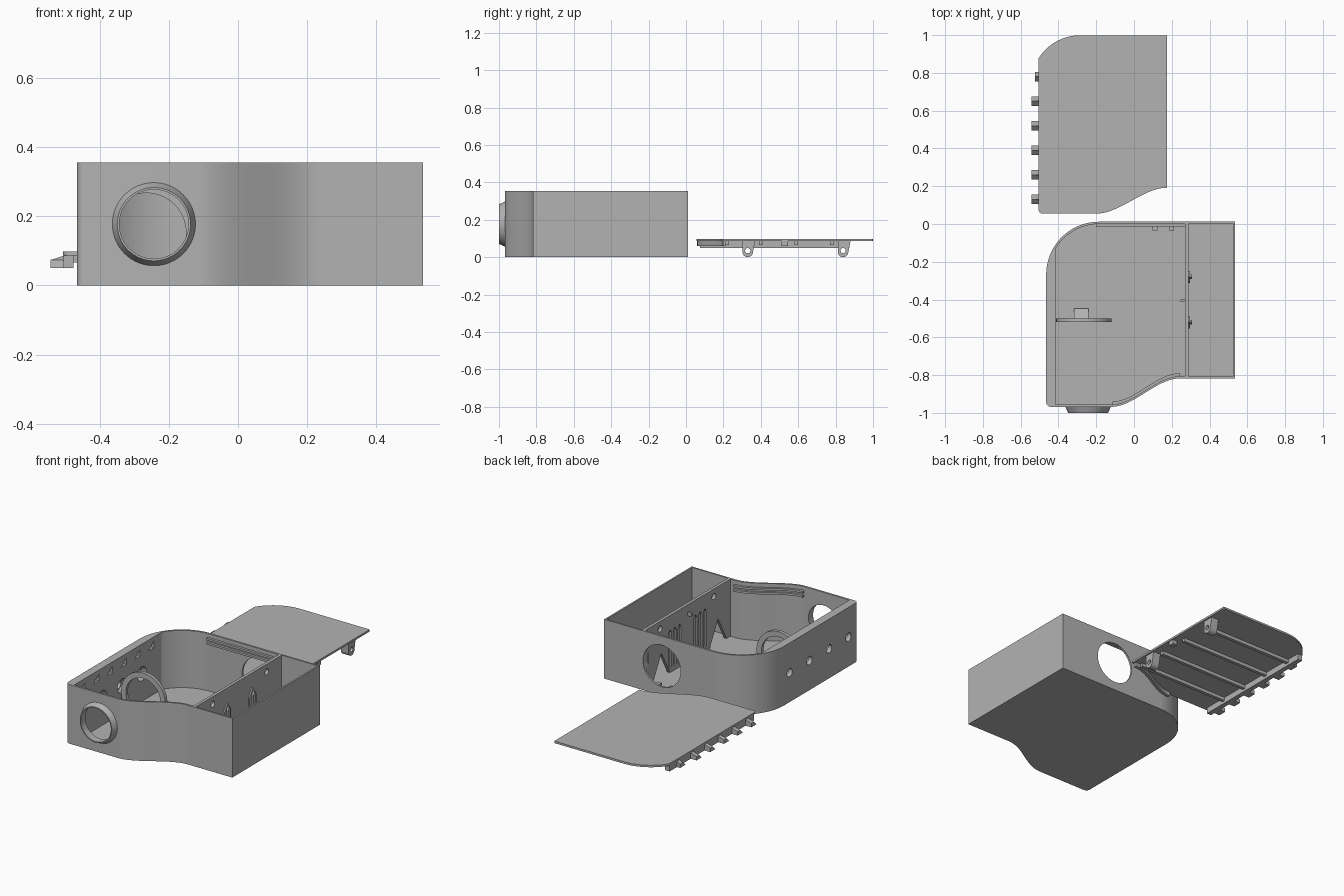
import bpy, bmesh, math
from mathutils import Matrix, Vector

if "Cube" in bpy.data.objects:
    bpy.data.objects.remove(bpy.data.objects["Cube"])

grey = bpy.data.materials.new("plain grey")
grey.diffuse_color = (0.45, 0.45, 0.45, 1)
grey.use_nodes = True
grey.node_tree.nodes["Principled BSDF"].inputs["Base Color"].default_value = grey.diffuse_color


def finish(name, bm):
    bmesh.ops.recalc_face_normals(bm, faces=bm.faces)
    me = bpy.data.meshes.new(name)
    bm.to_mesh(me)
    bm.free()
    ob = bpy.data.objects.new(name, me)
    bpy.context.collection.objects.link(ob)
    me.materials.append(grey)
    return ob


def prism(name, pts, lo, hi, axis="z"):
    """Extrude a 2D outline: (x,y) along z, (y,z) along x, or (x,z) along y."""
    place = {"z": lambda a, b, h: (a, b, h),
             "x": lambda a, b, h: (h, a, b),
             "y": lambda a, b, h: (a, h, b)}[axis]
    bm = bmesh.new()
    bottom = [bm.verts.new(place(a, b, lo)) for a, b in pts]
    top = [bm.verts.new(place(a, b, hi)) for a, b in pts]
    bm.faces.new(bottom)
    bm.faces.new(top)
    n = len(pts)
    for i in range(n):
        j = (i + 1) % n
        bm.faces.new((bottom[i], bottom[j], top[j], top[i]))
    return finish(name, bm)


def box(name, x0, x1, y0, y1, z0, z1):
    return prism(name, [(x0, y0), (x1, y0), (x1, y1), (x0, y1)], z0, z1)


def cone(name, axis, centre, r1, r2, length, n=64):
    """r1 is the radius at the low end of the axis."""
    bm = bmesh.new()
    rot = Matrix.Rotation(math.pi / 2, 4, "Y") if axis == "x" else Matrix.Rotation(-math.pi / 2, 4, "X")
    bmesh.ops.create_cone(bm, cap_ends=True, segments=n, radius1=r1, radius2=r2, depth=length,
                          matrix=Matrix.Translation(Vector(centre)) @ rot)
    return finish(name, bm)


def cut(ob, cutters):
    for c in cutters:
        m = ob.modifiers.new("cut", "BOOLEAN")
        m.operation, m.solver, m.object = "DIFFERENCE", "EXACT", c
    bpy.context.view_layer.update()
    me = bpy.data.meshes.new_from_object(ob.evaluated_get(bpy.context.evaluated_depsgraph_get()))
    ob.modifiers.clear()
    ob.data = me
    for c in cutters:
        bpy.data.objects.remove(c)
    return ob


def arc(cx, cy, r, a0, a1, n=24):
    return [(cx + r * math.cos(math.radians(a0 + (a1 - a0) * i / n)),
             cy + r * math.sin(math.radians(a0 + (a1 - a0) * i / n))) for i in range(n + 1)]


def wave(x0, x1, y0, y1, n=28):
    """S-shaped front edge."""
    return [(x0 + (x1 - x0) * t, y0 + (y1 - y0) * t * t * (3 - 2 * t))
            for t in (i / n for i in range(n + 1))]


H, T, ZC = 0.355, 0.012, 0.177

# Case shell
outline = (arc(-0.44, -0.943, 0.025, 180, 270, 8) + wave(-0.12, 0.24, -0.968, -0.818)
           + [(0.535, -0.818), (0.535, 0.012)] + arc(-0.185, -0.268, 0.28, 90, 180))
case = prism("case", outline, 0, H)
half = math.degrees(math.acos(0.23 / 0.268))
cavity = ([(-0.415, -0.956)] + wave(-0.12, 0.24, -0.956, -0.806) + [(0.27, -0.806), (0.27, 0)]
          + arc(-0.185, -0.268, 0.268, 90, 180 - half))
cutters = [
    prism("main_cavity", cavity, T, 0.5),
    box("side_cavity", 0.288, 0.525, -0.808, 0.002, T, 0.5),
    cone("front_opening", "y", (-0.243, -0.95, ZC), 0.1, 0.1, 0.09),
    cone("back_opening", "y", (0.152, 0, ZC), 0.125, 0.125, 0.06),
]
# Screw holes and lid slots in the thick left wall
for y in (-0.318, -0.507, -0.692, -0.875):
    cutters.append(cone("hole", "x", (-0.44, y, ZC), 0.025, 0.025, 0.1, 32))
    cutters.append(cone("sink", "x", (-0.42, y, ZC), 0.03, 0.05, 0.04, 32))
tab_ys = [0.13 + 0.13 * i for i in range(6)]
for y in tab_ys:
    cutters.append(prism("slot", [(y - 1.035, 0.29), (y - 0.985, 0.29), (y - 0.985, 0.33)], -0.45, -0.4, "x"))
# Partition openings: peg holes, gables, pointed slots
for y in (-0.65, -0.14):
    cutters.append(cone("peg_hole", "x", (0.28, y, 0.31), 0.018, 0.018, 0.06, 24))
for y in (-0.69, -0.153):
    cutters.append(prism("gable", [(y - 0.08, T), (y + 0.08, T), (y, 0.16)], 0.25, 0.31, "x"))


def pointed(y, w, z0, z1):
    return [(y - w, z0), (y + w, z0), (y + w, z1 - 1.5 * w), (y, z1), (y - w, z1 - 1.5 * w)]


for y in (-0.28, -0.52):
    for dy in (-0.045, 0, 0.045):
        cutters.append(prism("slit", pointed(y + dy, 0.015, 0.04, 0.27), 0.25, 0.28, "x"))
cut(case, cutters)

# Pointed ridges on the far side of the partition
for y in (-0.28, -0.52):
    prism("partition_arch", pointed(y, 0.032, T, 0.27), 0.287, 0.296, "x")
    prism("partition_ridge", pointed(y, 0.012, T, 0.25), 0.295, 0.307, "x")
box("partition_catch", 0.245, 0.271, -0.413, -0.4, 0.29, 0.31)

# Tapered collar on the front
cut(cone("front_collar", "y", (-0.243, -0.983, ZC), 0.106, 0.121, 0.034),
    [cone("bore", "y", (-0.243, -0.98, ZC), 0.1, 0.1, 0.1)])

# Standing ring with foot
cut(cone("inner_ring", "y", (-0.265, -0.51, 0.152), 0.147, 0.147, 0.02),
    [cone("bore", "y", (-0.265, -0.51, 0.152), 0.115, 0.115, 0.1)])
prism("ring_foot", [(-0.5, 0.01), (-0.448, 0.01), (-0.448, 0.03), (-0.5, 0.07)], -0.318, -0.242, "x")

# Lid rails inside the walls
front = wave(-0.115, 0.24, -0.958, -0.808)
for z in (0.295, 0.32):
    prism("front_rail", front + [(x, y + 0.018) for x, y in reversed(front)], z, z + 0.012)
    box("back_rail", -0.2, 0.27, -0.014, 0.003, z, z + 0.012)
for x in (0.112, 0.198):
    box("back_stud", x - 0.013, x + 0.013, -0.035, 0.003, T, 0.05)

# Lid panel
lid_half = math.degrees(math.acos(0.22 / 0.26))
prism("lid", arc(-0.483, 0.077, 0.022, 180, 270, 6) + wave(-0.2, 0.175, 0.055, 0.192)
      + [(0.175, 0.998)] + arc(-0.285, 0.739, 0.26, 90, 180 - lid_half), 0.086, 0.098)
box("lid_edge", -0.504, -0.475, 0.075, 0.875, 0.05, 0.087)

# Lid tabs with one sloping half
for y in tab_ys:
    tip = -0.525 if y > 0.75 else -0.542
    prism("lid_tab", [(-0.5, 0.05), (tip, 0.05), (tip, 0.073), (-0.5, 0.087)], y, y + 0.025, "y")
    prism("lid_tab_slope", [(y - 0.025, 0.05), (y + 0.001, 0.05), (y + 0.001, 0.075)], tip, -0.5, "x")

# Ribs under the lid
for y in (0.22, 0.40, 0.59, 0.78):
    box("lid_rib", -0.48, 0.13, y - 0.01, y + 0.01, 0.066, 0.087)
front = wave(-0.2, 0.165, 0.06, 0.197)
prism("lid_front_lip", front + [(x, y + 0.018) for x, y in reversed(front)], 0.06, 0.087)
box("lid_catch", 0.14, 0.17, 0.51, 0.545, 0.06, 0.087)

# Hinge lugs under the lid
for y in (0.33, 0.84):
    lug = prism("lid_lug", [(y + 0.04, 0.088), (y - 0.028, 0.088)] + arc(y, 0.028, 0.028, 180, 360, 12), 0.115, 0.165, "x")
    cut(lug, [cone("bore", "x", (0.14, y, 0.035), 0.014, 0.014, 0.1, 24)])

for ob in bpy.context.collection.objects:
    bpy.ops.object.select_all(action="DESELECT")
    ob.select_set(True)
    bpy.context.view_layer.objects.active = ob
    bpy.ops.object.shade_smooth_by_angle(angle=math.radians(30))
